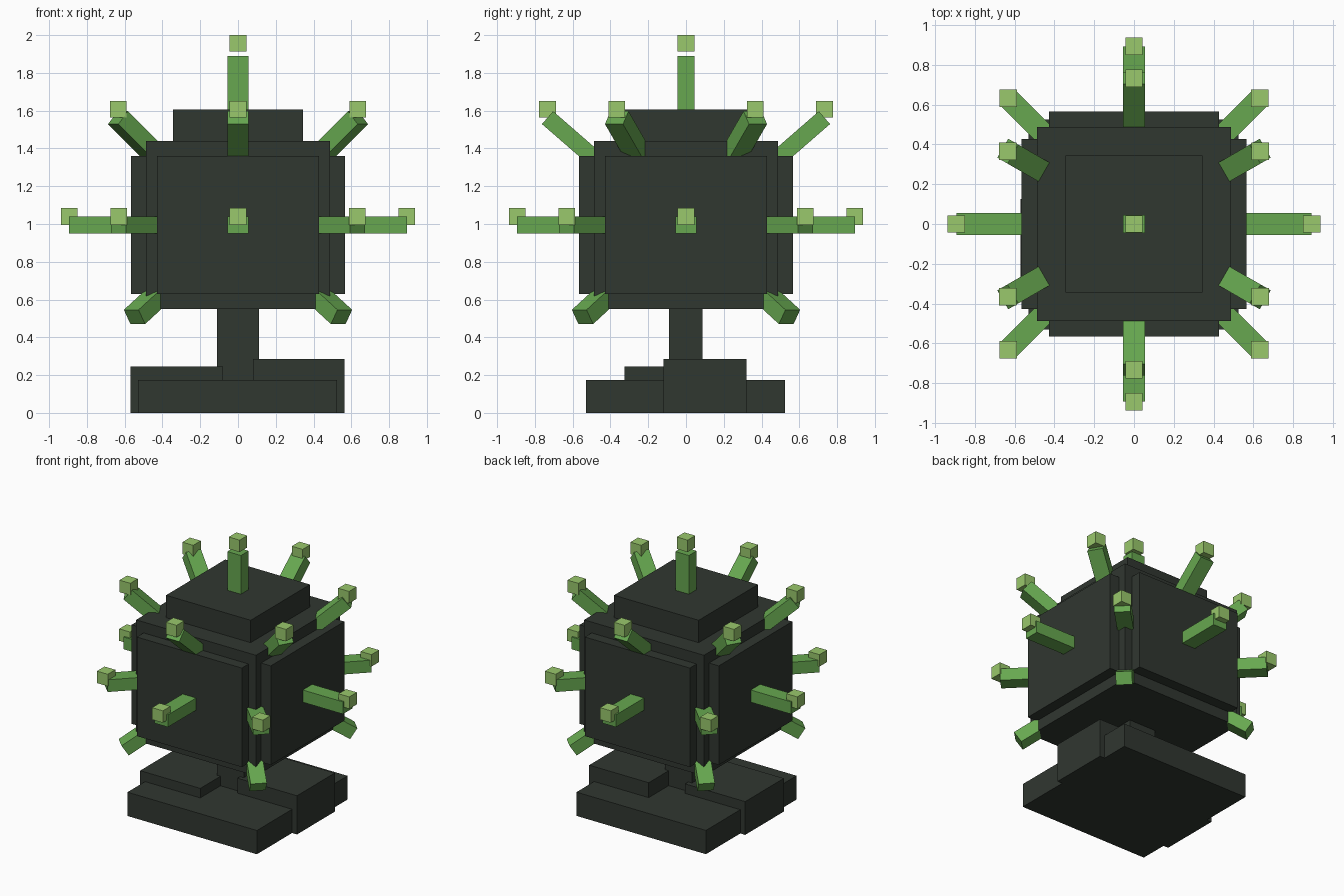
import bpy
from math import radians, cos, sin
from mathutils import Matrix, Vector

default = bpy.data.objects.get("Cube")
if default:
    bpy.data.objects.remove(default, do_unlink=True)


def material(name, rgb):
    m = bpy.data.materials.new(name)
    m.use_nodes = True
    m.diffuse_color = (*rgb, 1)
    m.node_tree.nodes["Principled BSDF"].inputs["Base Color"].default_value = (*rgb, 1)
    return m


DARK = material("dark_green_grey", (0.03, 0.038, 0.03))
STALK = material("leaf_green", (0.135, 0.39, 0.08))
TIP = material("light_green", (0.32, 0.58, 0.15))


def box(name, lo, hi, mat, matrix=None):
    """Box between two corners, optionally moved by a matrix."""
    lo, hi = Vector(lo), Vector(hi)
    bpy.ops.mesh.primitive_cube_add(size=1)
    ob = bpy.context.object
    ob.name = name
    place = Matrix.Translation((lo + hi) / 2) @ Matrix.Diagonal((*(hi - lo), 1))
    ob.data.transform((matrix or Matrix()) @ place)
    ob.data.materials.append(mat)
    return ob


# Stepped base and stem
box("base_slab", (-0.53, -0.53, 0), (0.525, 0.525, 0.175), DARK)
box("base_low_block", (-0.57, -0.325, 0), (-0.08, 0.125, 0.245), DARK)
box("base_high_block", (0.08, -0.12, 0), (0.565, 0.32, 0.285), DARK)
box("stem", (-0.11, -0.09, 0.1), (0.11, 0.088, 0.6), DARK)

# Head core with raised plates on the sides and top
MID = 0.995
box("core", (-0.488, -0.488, 0.55), (0.488, 0.488, 1.44), DARK)
box("top_plate", (-0.345, -0.345, 1.4), (0.345, 0.345, 1.605), DARK)
for i, side in enumerate(("left", "back", "right", "front")):
    turn = Matrix.Rotation(radians(90 * i), 4, "Z")
    box(side + "_plate", (0.45, -0.428, 0.63), (0.567, 0.428, 1.36), DARK, turn)


def spike(name, yaw, pitch, reach, height, length, tip=True):
    """Square stalk ending at a radius and height, with an upright cube tip."""
    turn = Matrix.Rotation(radians(yaw), 4, "Z")
    end = turn @ Vector((reach, 0, height))
    place = Matrix.Translation(end) @ turn @ Matrix.Rotation(radians(-pitch), 4, "Y")
    box(name + "_stalk", (-length, -0.055, -0.045), (0, 0.055, 0.045), STALK, place)
    if tip:
        c = end + Vector((0, 0, 0.045))
        r = Vector((0.044, 0.044, 0.044))
        box(name + "_tip", c - r, c + r, TIP)


# Level ring of eight
for i in range(8):
    spike(f"level_spike_{i}", 45 * i, 0, 0.894, MID, 0.45)

# Raised ring of six
for i in range(6):
    spike(f"raised_spike_{i}", 30 + 60 * i, 41, 0.733, 1.563, 0.42)

# Drooping ring of four, without tips
for i in range(4):
    spike(f"drooping_spike_{i}", 45 + 90 * i, -33, 0.775, 0.508, 0.35, tip=False)

# Crown spike
box("crown_stalk", (-0.055, -0.045, 1.58), (0.055, 0.045, 1.89), STALK)
box("crown_tip", (-0.044, -0.044, 1.912), (0.044, 0.044, 2.0), TIP)
